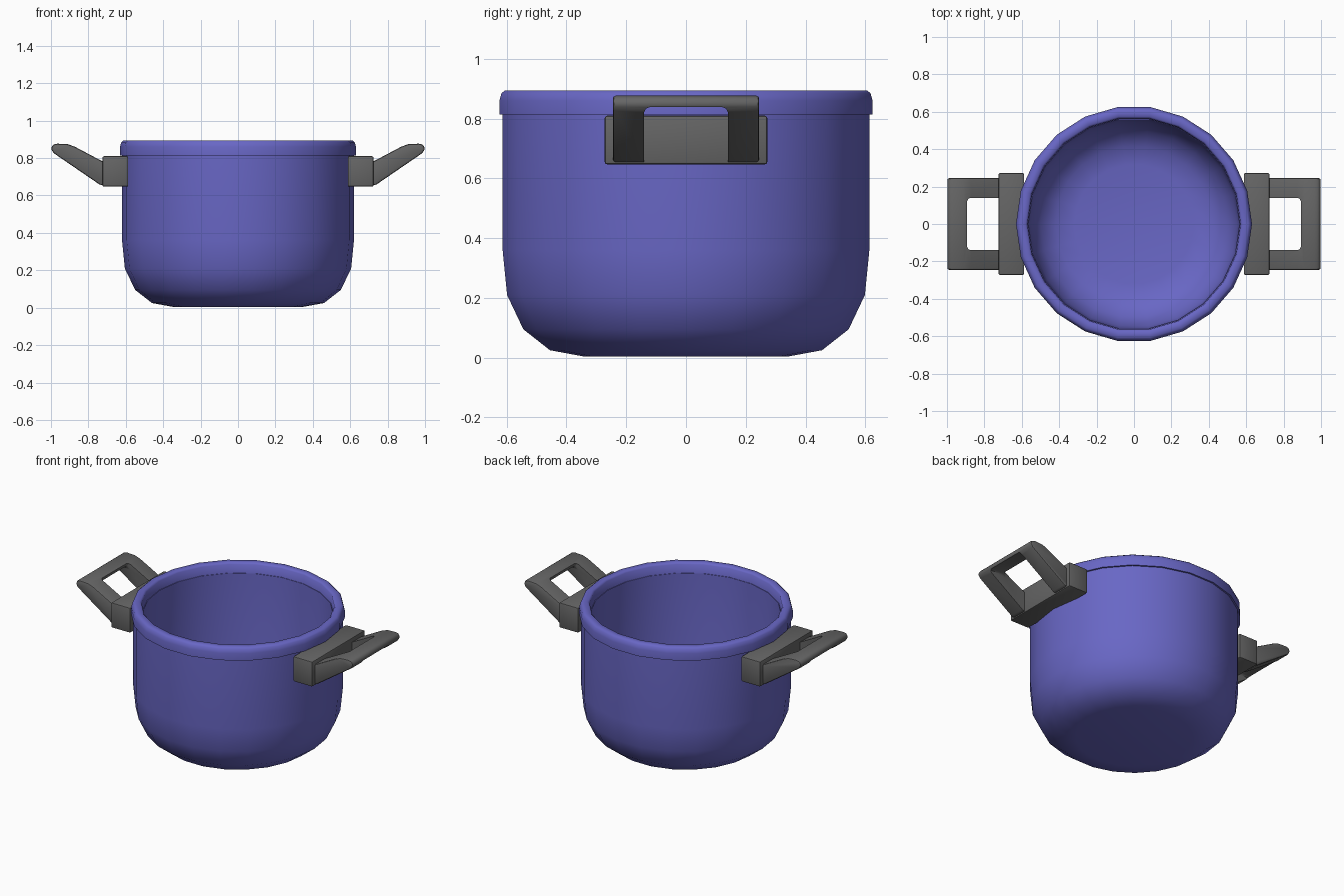
import bpy, bmesh, math

cube = bpy.data.objects.get("Cube")
if cube:
    bpy.data.objects.remove(cube, do_unlink=True)

SIDES = 22


def make_material(name, rgb):
    mat = bpy.data.materials.new(name)
    mat.use_nodes = True
    colour = (*rgb, 1.0)
    mat.diffuse_color = colour
    mat.node_tree.nodes["Principled BSDF"].inputs["Base Color"].default_value = colour
    return mat


blue = make_material("blue enamel", (0.14, 0.135, 0.56))
grey = make_material("dark grey plastic", (0.13, 0.13, 0.13))


def finish(name, bm, mat):
    bmesh.ops.recalc_face_normals(bm, faces=bm.faces[:])
    mesh = bpy.data.meshes.new(name)
    bm.to_mesh(mesh)
    bm.free()
    obj = bpy.data.objects.new(name, mesh)
    bpy.context.collection.objects.link(obj)
    mesh.materials.append(mat)
    return obj


def activate(obj):
    bpy.ops.object.select_all(action="DESELECT")
    obj.select_set(True)
    bpy.context.view_layer.objects.active = obj


def smooth(obj, degrees):
    activate(obj)
    bpy.ops.object.shade_smooth_by_angle(angle=math.radians(degrees))


def lathe(name, profile, mat, closed=False):
    """Turn an (r, z) profile; open ends are capped with flat discs."""
    bm = bmesh.new()
    rings = []
    for r, z in profile:
        angles = [math.tau * i / SIDES for i in range(SIDES)]
        rings.append([bm.verts.new((r * math.cos(a), r * math.sin(a), z)) for a in angles])
    pairs = list(zip(rings, rings[1:]))
    if closed:
        pairs.append((rings[-1], rings[0]))
    else:
        bm.faces.new(rings[0])
        bm.faces.new(rings[-1])
    for low, high in pairs:
        for i in range(SIDES):
            j = (i + 1) % SIDES
            bm.faces.new((low[i], low[j], high[j], high[i]))
    return finish(name, bm, mat)


def prism(name, profile, half_width, mat):
    """Extrude an (x, z) profile symmetrically along y."""
    bm = bmesh.new()
    face = bm.faces.new([bm.verts.new((x, -half_width, z)) for x, z in profile])
    moved = bmesh.ops.extrude_face_region(bm, geom=[face])["geom"]
    verts = [v for v in moved if isinstance(v, bmesh.types.BMVert)]
    bmesh.ops.translate(bm, verts=verts, vec=(0, 2 * half_width, 0))
    return finish(name, bm, mat)


def apply_modifier(obj, kind, **settings):
    mod = obj.modifiers.new(kind.title(), kind)
    for key, value in settings.items():
        setattr(mod, key, value)
    activate(obj)
    bpy.ops.object.modifier_apply(modifier=mod.name)


def bevel(obj, width, segments=2):
    apply_modifier(obj, "BEVEL", width=width, segments=segments, limit_method="ANGLE")


# Pot body: outer wall up to the rim, then the inner wall down to the floor
body = lathe("pot_body", [
    (0.345, 0.004), (0.46, 0.025), (0.55, 0.095), (0.605, 0.21), (0.62, 0.36),
    (0.62, 0.83), (0.563, 0.83), (0.562, 0.36), (0.55, 0.23), (0.50, 0.13),
    (0.42, 0.07), (0.32, 0.05)], blue)
smooth(body, 35)

# Rolled rim
rim = lathe("pot_rim", [
    (0.631, 0.814), (0.631, 0.86), (0.624, 0.885), (0.612, 0.895),
    (0.58, 0.895), (0.57, 0.885), (0.565, 0.814)], blue, closed=True)
smooth(rim, 50)

# Handle mounts on both sides
mount = prism("handle_mounts", [(0.587, 0.647), (0.725, 0.647), (0.725, 0.81), (0.587, 0.81)],
              0.272, grey)
bevel(mount, 0.008)

# Upswept grips: a wedge profile with a slot cut under and behind the bar
grip = prism("handle_grips", [
    (0.70, 0.655), (0.735, 0.655), (0.985, 0.826), (1.0, 0.848), (0.99, 0.872),
    (0.965, 0.877), (0.91, 0.874), (0.875, 0.862), (0.72, 0.78), (0.70, 0.77)], 0.245, grey)
bevel(grip, 0.01)
slot = prism("slot_cutter", [
    (0.66, 0.55), (1.1, 0.55), (1.1, 0.835), (0.892, 0.842), (0.892, 0.98), (0.66, 0.98)],
    0.14, grey)
bevel(slot, 0.018)
slot.hide_render = True
apply_modifier(grip, "BOOLEAN", operation="DIFFERENCE", object=slot, solver="EXACT")
bpy.data.objects.remove(slot, do_unlink=True)

for part in (mount, grip):
    apply_modifier(part, "MIRROR", use_axis=(True, False, False), use_clip=False)
    smooth(part, 35)
